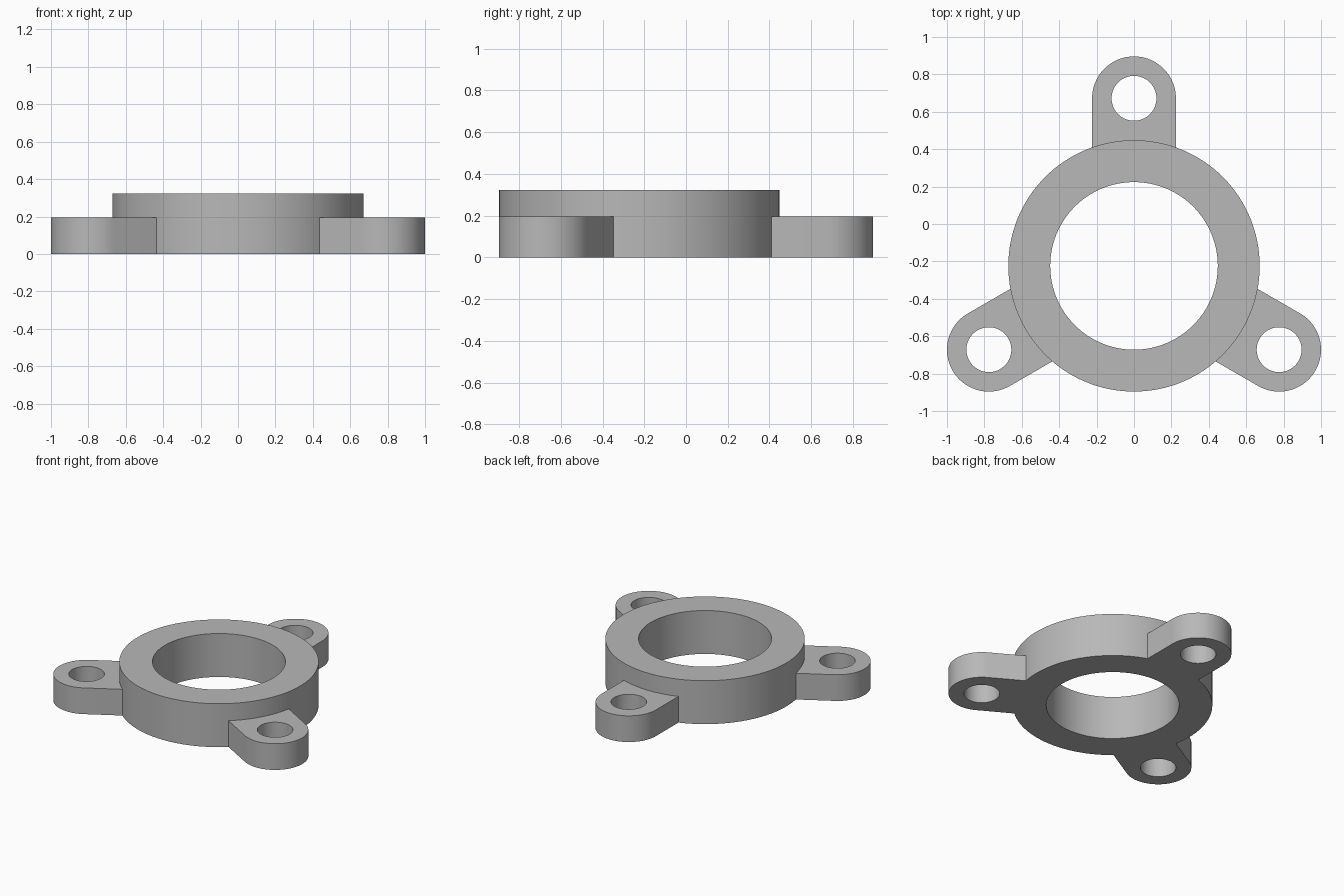
import bpy, bmesh
from math import sin, cos, pi, asin, radians
from mathutils import Matrix

if "Cube" in bpy.data.objects:
    bpy.data.objects.remove(bpy.data.objects["Cube"], do_unlink=True)

UNIT = 0.224            # lug half width; the other radii are multiples of it
RING_R, BORE_R, LUG_DIST = 3 * UNIT, 2 * UNIT, 4 * UNIT
HOLE_R = 0.12
RING_H, LUG_H = 0.323, 0.195

grey = bpy.data.materials.new("plain_grey")
grey.use_nodes = True
grey.diffuse_color = (0.48, 0.48, 0.48, 1)
grey.node_tree.nodes["Principled BSDF"].inputs["Base Color"].default_value = (0.48, 0.48, 0.48, 1)


def arc(radius, start, end, steps, cy=0.0):
    """Points along an arc centred on (0, cy), both ends included."""
    angles = [start + (end - start) * i / steps for i in range(steps + 1)]
    return [(radius * cos(a), cy + radius * sin(a)) for a in angles]


def circle(radius, steps, cy=0.0):
    return arc(radius, 0, 2 * pi, steps, cy)[:-1]


def plate(name, loops, height, turn=0.0):
    """Filled outline with holes, extruded up from the ground."""
    curve = bpy.data.curves.new(name + "_outline", "CURVE")
    curve.dimensions = "2D"
    curve.fill_mode = "BOTH"
    curve.extrude = height / 2
    for loop in loops:
        spline = curve.splines.new("POLY")
        spline.points.add(len(loop) - 1)
        for point, (x, y) in zip(spline.points, loop):
            point.co = (x, y, 0, 1)
        spline.use_cyclic_u = True
    helper = bpy.data.objects.new(name + "_helper", curve)
    bpy.context.collection.objects.link(helper)
    bpy.context.view_layer.update()
    graph = bpy.context.evaluated_depsgraph_get()
    mesh = bpy.data.meshes.new_from_object(helper.evaluated_get(graph))
    bpy.data.objects.remove(helper, do_unlink=True)
    bpy.data.curves.remove(curve)

    # Weld walls to caps and place the part about the ring centre
    bm = bmesh.new()
    bm.from_mesh(mesh)
    bmesh.ops.remove_doubles(bm, verts=bm.verts, dist=1e-5)
    bmesh.ops.recalc_face_normals(bm, faces=bm.faces)
    place = Matrix.Translation((0, -UNIT, height / 2)) @ Matrix.Rotation(turn, 4, "Z")
    bm.transform(place)
    bm.to_mesh(mesh)
    bm.free()

    mesh.name = name
    mesh.materials.clear()
    mesh.materials.append(grey)
    obj = bpy.data.objects.new(name, mesh)
    bpy.context.collection.objects.link(obj)
    bpy.ops.object.select_all(action="DESELECT")
    obj.select_set(True)
    bpy.context.view_layer.objects.active = obj
    bpy.ops.object.shade_smooth_by_angle(angle=radians(30))
    return obj


# Central ring
plate("ring", [circle(RING_R, 128), circle(BORE_R, 128)], RING_H)

# Three rounded lugs, each seated against the ring wall
seat_r = RING_R - 0.001
half = asin(UNIT / seat_r)
lug_outline = (arc(UNIT, 0, pi, 48, LUG_DIST)
               + arc(seat_r, pi / 2 + half, pi / 2 - half, 24))
lug_hole = circle(HOLE_R, 64, LUG_DIST)
for name, turn in (("back_lug", 0), ("right_lug", 120), ("left_lug", 240)):
    plate(name, [lug_outline, lug_hole], LUG_H, radians(turn))
